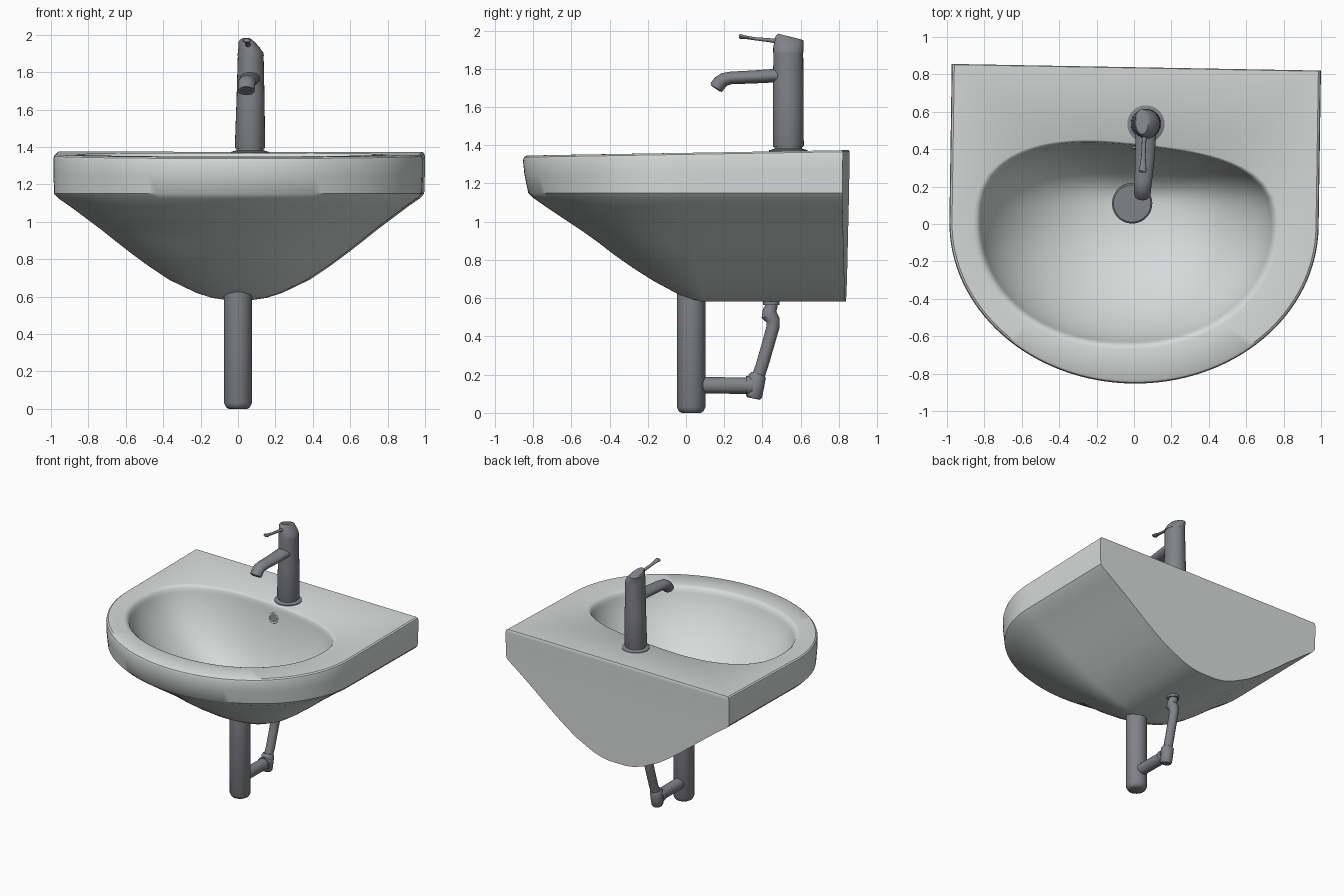
import bpy, bmesh, math
from mathutils import Vector


def material(name, rgb):
    m = bpy.data.materials.new(name)
    m.diffuse_color = (*rgb, 1)
    return m


CERAMIC = material("white_ceramic", (0.68, 0.70, 0.70))
METAL = material("grey_metal", (0.22, 0.225, 0.245))


def loft(name, rings, mat, angle=35):
    """Skin a list of equal-length closed rings and cap both ends."""
    bm = bmesh.new()
    loops = [[bm.verts.new(p) for p in ring] for ring in rings]
    n = len(loops[0])
    for a, b in zip(loops, loops[1:]):
        for i in range(n):
            j = (i + 1) % n
            bm.faces.new((a[i], a[j], b[j], b[i]))
    bm.faces.new(loops[0])
    bm.faces.new(loops[-1])
    bmesh.ops.recalc_face_normals(bm, faces=bm.faces)
    me = bpy.data.meshes.new(name)
    bm.to_mesh(me)
    bm.free()
    ob = bpy.data.objects.new(name, me)
    bpy.context.collection.objects.link(ob)
    me.materials.append(mat)
    bpy.context.view_layer.objects.active = ob
    bpy.ops.object.select_all(action='DESELECT')
    ob.select_set(True)
    bpy.ops.object.shade_smooth_by_angle(angle=math.radians(angle))
    return ob


def tube(name, path, mat=METAL, sides=28):
    """Path points are (x, y, z, radius across x, radius in the yz plane)."""
    pts = [Vector(p[:3]) for p in path]
    rings = []
    for i, p in enumerate(path):
        t = (pts[min(i + 1, len(pts) - 1)] - pts[max(i - 1, 0)]).normalized()
        u = Vector((1, 0, 0))
        v = t.cross(u).normalized()
        rx, ry = p[3], p[-1]
        rings.append([pts[i] + u * rx * math.cos(a) + v * ry * math.sin(a)
                      for a in (k * math.tau / sides for k in range(sides))])
    return loft(name, rings, mat)


# ---- basin: outer shell, flat deck and bowl as one continuous skin ----
BACK = 0.835
DRAIN = Vector((-0.01, 0.11))
FLOOR = 0.78


def outline(w, front, yc, back=BACK):
    pts = [(w * math.cos(a), yc - (yc - front) * math.sin(a))
           for a in (math.pi * i / 64 for i in range(65))]
    pts += [(-w, yc + (back - yc) * i / 8) for i in range(1, 9)]
    pts += [(-w + 2 * w * i / 28, back) for i in range(1, 29)]
    pts += [(w, back + (yc - back) * i / 8) for i in range(1, 8)]
    return [(x + 0.015 * y, y - 0.018 * x) for x, y in pts]  # slight skew


def deck_z(y):
    return 1.36 + 0.017 * y


def rim_point(phi):
    c, s = math.cos(phi), math.sin(phi)
    ry, n = (0.425 - 0.04 * c, 2.6) if s > 0 else (0.64, 2.1)
    r = ((abs(c) / 0.785) ** n + (abs(s) / ry) ** n) ** (-1 / n)
    return Vector((-0.04 + r * c, r * s))


def bowl_point(phi, t, drop=None):
    rim = rim_point(phi)
    p = DRAIN + (rim - DRAIN) * t
    top = deck_z(rim.y)
    if drop is None:
        drop = (top - FLOOR) * (1 - t ** 2.2) ** 0.7
    return Vector((p.x, p.y, top - drop))


# underside levels: height, half width, front edge
levels = [(0.583, 0.07, 0.08), (0.593, 0.14, 0.03), (0.62, 0.225, -0.04),
          (0.69, 0.37, -0.17), (0.76, 0.475, -0.28), (0.83, 0.57, -0.38),
          (0.90, 0.66, -0.47), (0.96, 0.735, -0.555), (1.08, 0.895, -0.735),
          (1.125, 0.96, -0.80), (1.15, 0.983, -0.825)]
rings = []
for z, w, f in levels:
    yc = 0.1 * (1.15 - z) / 0.567
    rings.append([(x, y, z) for x, y in outline(w, f, yc)])
# vertical band and rounded top edge
for dz, w, f, back in [(0.10, 0.987, -0.845, 0.837), (0.025, 0.987, -0.853, 0.838),
                       (0.008, 0.983, -0.847, 0.838), (0, 0.973, -0.835, 0.834)]:
    top_outline = outline(w, f, 0, back)
    rings.append([(x, y, deck_z(y) - dz) for x, y in top_outline])
# bowl, from the rim down to the drain
phis = [math.atan2(y, x + 0.04) for x, y in top_outline]
for t, d in [(1.04, 0), (1.02, 0.004), (1.0, 0.018), (0.988, 0.045)]:
    rings.append([bowl_point(a, t, d) for a in phis])
for t in [0.972, 0.95, 0.92, 0.88, 0.83, 0.77, 0.7, 0.62, 0.53, 0.43, 0.33, 0.22, 0.1]:
    rings.append([bowl_point(a, t) for a in phis])
loft("basin", rings, CERAMIC)

# drain plug
tube("drain_plug", [(DRAIN.x, DRAIN.y, 0.76, 0.108), (DRAIN.x, DRAIN.y, 0.825, 0.108),
                    (DRAIN.x, DRAIN.y, 0.832, 0.10)])

# overflow hole on the rear wall of the bowl
wall = bowl_point(math.atan2(0.42, 0.07), 0.962)
axis = Vector((0, -1, 0.18)).normalized()
bpy.ops.mesh.primitive_torus_add(major_radius=0.033, minor_radius=0.007,
                                 major_segments=28, minor_segments=8, location=wall,
                                 rotation=axis.to_track_quat('Z', 'Y').to_euler())
ring = bpy.context.object
ring.name = "overflow_ring"
ring.data.materials.append(CERAMIC)
bpy.ops.object.shade_smooth()
a, b = wall - axis * 0.01, wall + axis * 0.004
tube("overflow_hole", [(*a, 0.03), (*b, 0.03)])

# ---- tap ----
FX, FY = 0.064, 0.535
tube("tap_base", [(FX, FY, 1.355, 0.10), (FX, FY, 1.374, 0.10),
                  (FX, FY, 1.382, 0.072), (FX, FY, 1.40, 0.072)])
tube("tap_body", [(FX, FY, 1.392, 0.078), (FX, FY, 1.40, 0.081),
                  (FX + 0.003, FY, 1.65, 0.075, 0.08), (FX + 0.004, FY, 1.89, 0.069, 0.078)])
tube("tap_cap", [(FX + 0.004, FY, 1.885, 0.071, 0.079), (FX + 0.003, FY, 1.905, 0.068, 0.079),
                 (FX - 0.006, FY + 0.003, 1.935, 0.055, 0.077),
                 (FX - 0.018, FY + 0.006, 1.96, 0.043, 0.073),
                 (FX - 0.021, FY + 0.008, 1.968, 0.034, 0.064)])
tube("tap_lever", [(0.055, 0.50, 1.94, 0.022, 0.014), (0.054, 0.45, 1.948, 0.012, 0.011),
                   (0.05, 0.36, 1.957, 0.012, 0.008), (0.048, 0.31, 1.965, 0.017, 0.009),
                   (0.046, 0.285, 1.969, 0.022, 0.013), (0.046, 0.277, 1.97, 0.018, 0.009)], sides=16)
tube("tap_spout", [(0.064, 0.50, 1.766, 0.056, 0.036), (0.058, 0.35, 1.757, 0.052, 0.034),
                   (0.05, 0.235, 1.752, 0.047, 0.033), (0.047, 0.20, 1.744, 0.046, 0.036),
                   (0.046, 0.178, 1.728, 0.045, 0.038), (0.045, 0.157, 1.70, 0.044, 0.038),
                   (0.045, 0.154, 1.696, 0.032, 0.028), (0.045, 0.165, 1.712, 0.03, 0.026)])

# ---- plumbing below ----
tube("waste_pipe", [(0, 0.027, 0.0, 0.05), (0, 0.027, 0.008, 0.064), (0, 0.027, 0.03, 0.075),
                    (0, 0.027, 0.63, 0.075)])
tube("branch_pipe", [(0, 0.06, 0.145, 0.043), (0, 0.325, 0.142, 0.043)])
tube("elbow_collar", [(0, 0.315, 0.142, 0.05), (0, 0.35, 0.142, 0.05)])
tube("elbow", [(0, 0.354, 0.075, 0.034), (0, 0.356, 0.085, 0.042), (0, 0.362, 0.13, 0.045),
               (0, 0.372, 0.19, 0.046), (0, 0.376, 0.205, 0.036)])
tube("riser_pipe", [(0, 0.37, 0.17, 0.033), (0.005, 0.395, 0.24, 0.033),
                    (0.008, 0.43, 0.36, 0.033), (0.01, 0.455, 0.45, 0.034),
                    (0.01, 0.455, 0.485, 0.036), (0.01, 0.435, 0.51, 0.042),
                    (0.01, 0.437, 0.535, 0.036), (0.01, 0.447, 0.56, 0.032),
                    (0.01, 0.447, 0.60, 0.032)])
tube("riser_flange", [(0.01, 0.447, 0.565, 0.043), (0.01, 0.447, 0.60, 0.043)])
